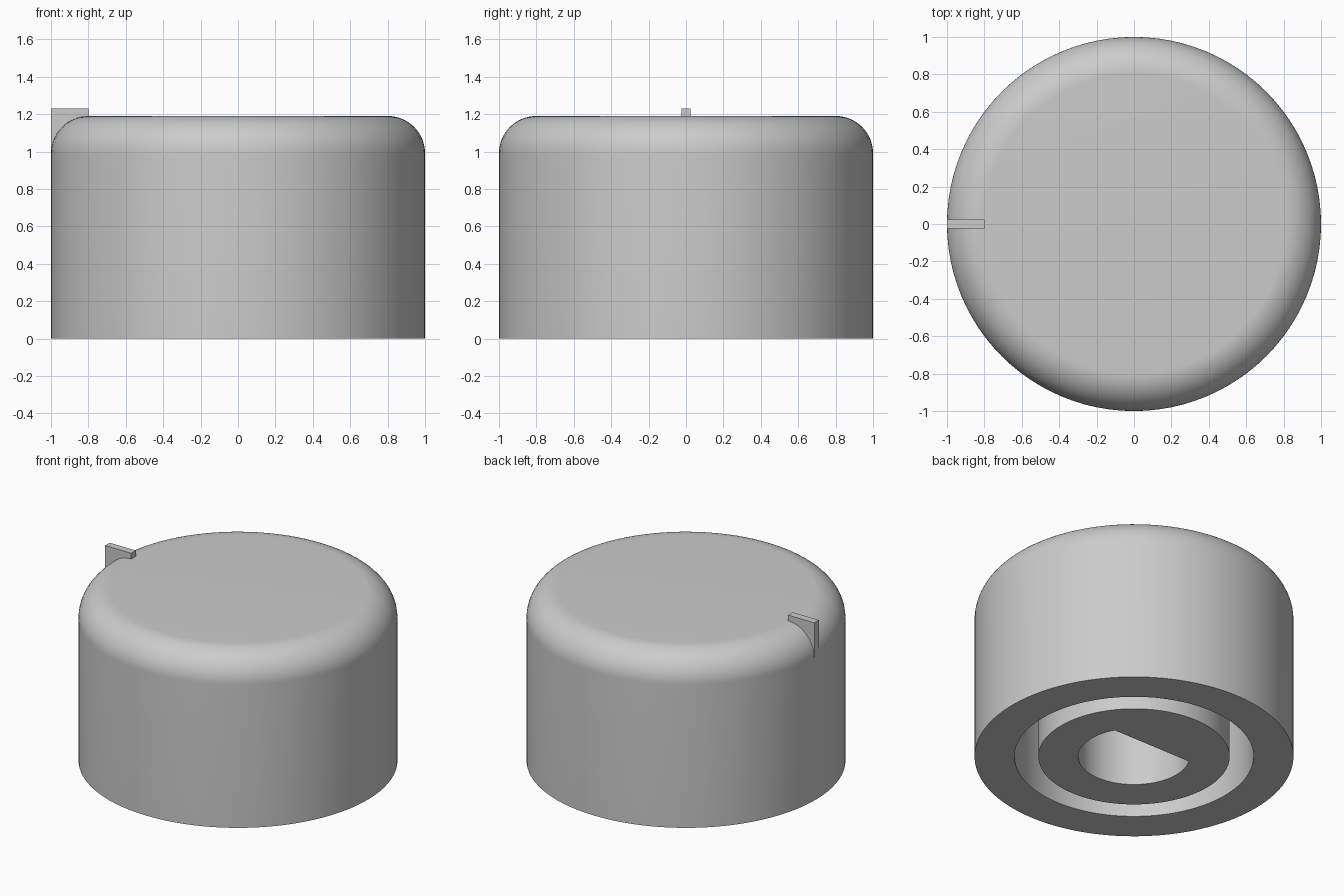
import bpy
import bmesh
from math import sin, cos, pi
from mathutils import Vector, Matrix

cube = bpy.data.objects.get("Cube")
if cube:
    bpy.data.objects.remove(cube, do_unlink=True)

HEIGHT = 1.19
FILLET = 0.2
SEGMENTS = 96
DEPTH = 1.0          # depth of the recesses in the underside
BORE = 0.35          # shaft hole radius
FLAT_Y = BORE / 2    # flat side of the D-shaped shaft hole

grey = bpy.data.materials.new("plain grey")
grey.use_nodes = True
colour = (0.6, 0.6, 0.6, 1)
grey.diffuse_color = colour
grey.node_tree.nodes["Principled BSDF"].inputs["Base Color"].default_value = colour


def finish(bm, name):
    bmesh.ops.recalc_face_normals(bm, faces=bm.faces)
    mesh = bpy.data.meshes.new(name)
    bm.to_mesh(mesh)
    bm.free()
    obj = bpy.data.objects.new(name, mesh)
    mesh.materials.append(grey)
    bpy.context.collection.objects.link(obj)
    return obj


# Knob body: rounded top edge, ring groove and shaft hole underneath
profile = [(0, HEIGHT)]
for i in range(17):
    a = pi / 2 * (1 - i / 16)
    profile.append((1 - FILLET + FILLET * cos(a), HEIGHT - FILLET + FILLET * sin(a)))
profile += [(1, 0), (0.75, 0), (0.75, DEPTH), (0.6, DEPTH), (0.6, 0),
            (BORE, 0), (BORE, DEPTH), (0, DEPTH)]

bm = bmesh.new()
points = [bm.verts.new((r, 0, z)) for r, z in profile]
edges = [bm.edges.new(pair) for pair in zip(points, points[1:])]
bmesh.ops.spin(bm, geom=points + edges, cent=(0, 0, 0), axis=(0, 0, 1),
               angle=2 * pi, steps=SEGMENTS)
bmesh.ops.remove_doubles(bm, verts=bm.verts, dist=0.0001)

# Flatten the back of the shaft hole
for v in bm.verts:
    if v.co.xy.length < BORE + 0.01:
        v.co.y = min(v.co.y, FLAT_Y)

body = finish(bm, "knob_body")
bpy.ops.object.select_all(action="DESELECT")
body.select_set(True)
bpy.context.view_layer.objects.active = body
bpy.ops.object.shade_smooth_by_angle()

# Pointer fin set into the rounded edge
bottom, top = HEIGHT - FILLET, 1.23
bm = bmesh.new()
bmesh.ops.create_cube(bm, size=1, matrix=Matrix.LocRotScale(
    Vector((-0.9, 0, (bottom + top) / 2)), None, Vector((0.2, 0.05, top - bottom))))
finish(bm, "pointer_fin")
